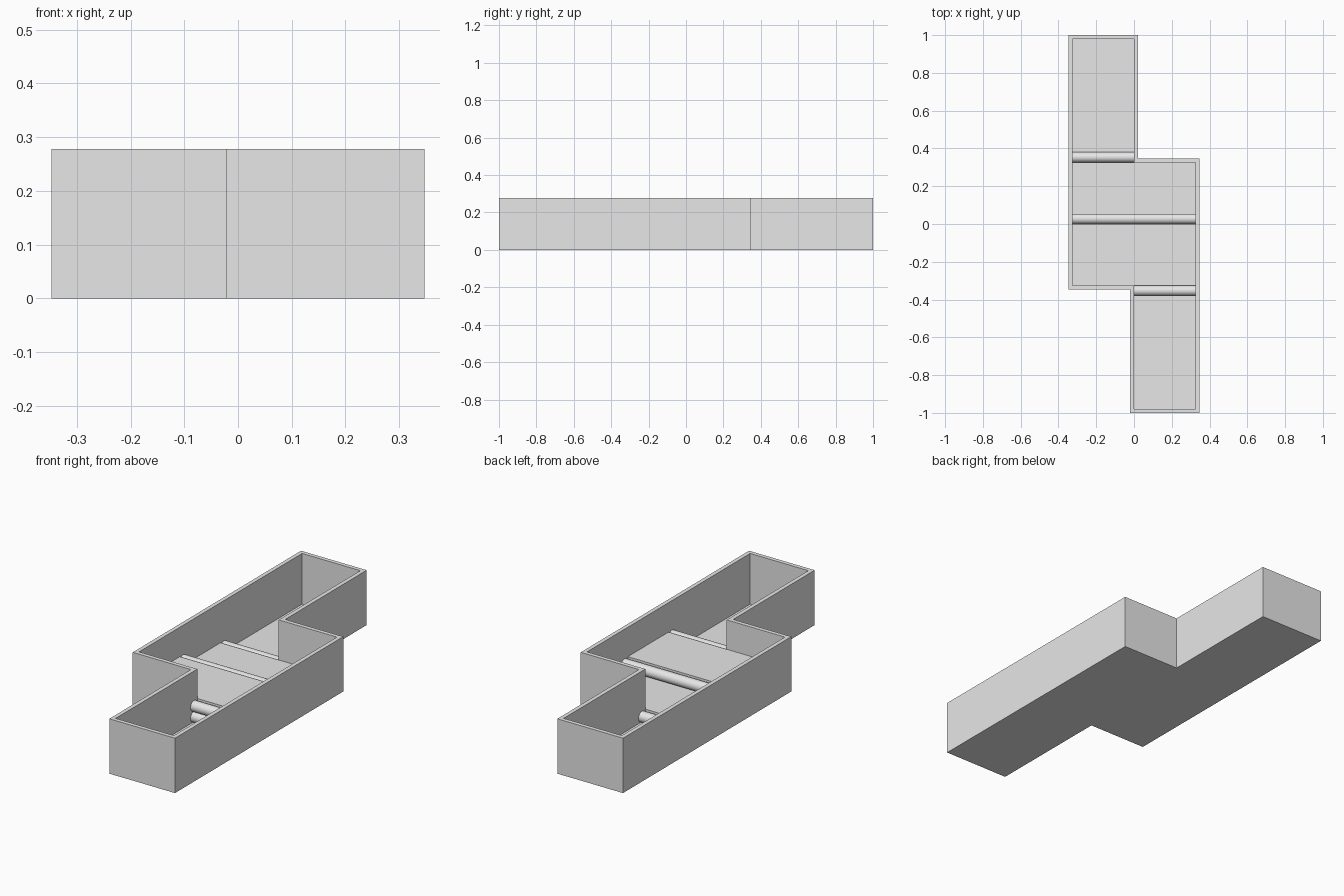
import bpy, bmesh
from math import pi
from mathutils import Matrix

cube = bpy.data.objects.get("Cube")
if cube:
    bpy.data.objects.remove(cube, do_unlink=True)

HALF, HEIGHT, WALL = 0.347, 0.278, 0.021
INNER = HALF - WALL
PIPE = 0.054          # pipe diameter, also the height of one step

grey = bpy.data.materials.new("plain grey")
grey.use_nodes = True
grey.diffuse_color = (0.8, 0.8, 0.8, 1)
grey.node_tree.nodes["Principled BSDF"].inputs["Base Color"].default_value = (0.8, 0.8, 0.8, 1)


def make_object(name, bm):
    bmesh.ops.recalc_face_normals(bm, faces=bm.faces)
    mesh = bpy.data.meshes.new(name)
    bm.to_mesh(mesh)
    bm.free()
    mesh.materials.append(grey)
    obj = bpy.data.objects.new(name, mesh)
    bpy.context.collection.objects.link(obj)
    return obj


def outline(half):
    """Complete a Z-shaped outline by turning half of it about the centre."""
    return half + [(-x, -y) for x, y in half]


# Open trough: outer wall, rim, inner wall and floor
def trough():
    outer = outline([(-WALL, -1), (HALF, -1), (HALF, HALF), (WALL, HALF)])
    inner = outline([(0, WALL - 1), (INNER, WALL - 1), (INNER, INNER), (0, INNER)])
    bm = bmesh.new()
    rings = [[bm.verts.new((x, y, z)) for x, y in ring]
             for ring, z in ((outer, 0), (outer, HEIGHT), (inner, HEIGHT), (inner, WALL))]
    for low, high in zip(rings, rings[1:]):
        for i in range(len(low)):
            j = (i + 1) % len(low)
            bm.faces.new((low[i], low[j], high[j], high[i]))
    bm.faces.new(rings[0])
    bm.faces.new(rings[-1])
    make_object("trough", bm)


# Raised floor block across the middle basin
def step(name, y0, y1, top):
    bm = bmesh.new()
    size = Matrix.Diagonal((2 * INNER, y1 - y0, top - WALL, 1))
    place = Matrix.Translation((0, (y0 + y1) / 2, (top + WALL) / 2))
    bmesh.ops.create_cube(bm, size=1, matrix=place @ size)
    make_object(name, bm)


# Round pipe lying along x
def pipe(name, x0, x1, y, level):
    bm = bmesh.new()
    place = Matrix.Translation(((x0 + x1) / 2, y, WALL + PIPE * (level + 0.5)))
    bmesh.ops.create_cone(bm, cap_ends=True, segments=48, radius1=PIPE / 2,
                          radius2=PIPE / 2, depth=x1 - x0,
                          matrix=place @ Matrix.Rotation(pi / 2, 4, 'Y'))
    for face in bm.faces:
        face.smooth = len(face.verts) == 4
    for edge in bm.edges:
        edge.smooth = all(f.smooth for f in edge.link_faces)
    make_object(name, bm)


trough()
step("low_step", 0, INNER, WALL + PIPE)
step("high_step", -INNER, 0, WALL + 2 * PIPE)
pipe("back_pipe", -INNER, 0, INNER + PIPE / 2, 0)
pipe("middle_pipe", -INNER, INNER, PIPE / 2, 1)
pipe("front_lower_pipe", 0, INNER, -INNER - PIPE / 2, 0)
pipe("front_upper_pipe", 0, INNER, -INNER - PIPE / 2, 1)
